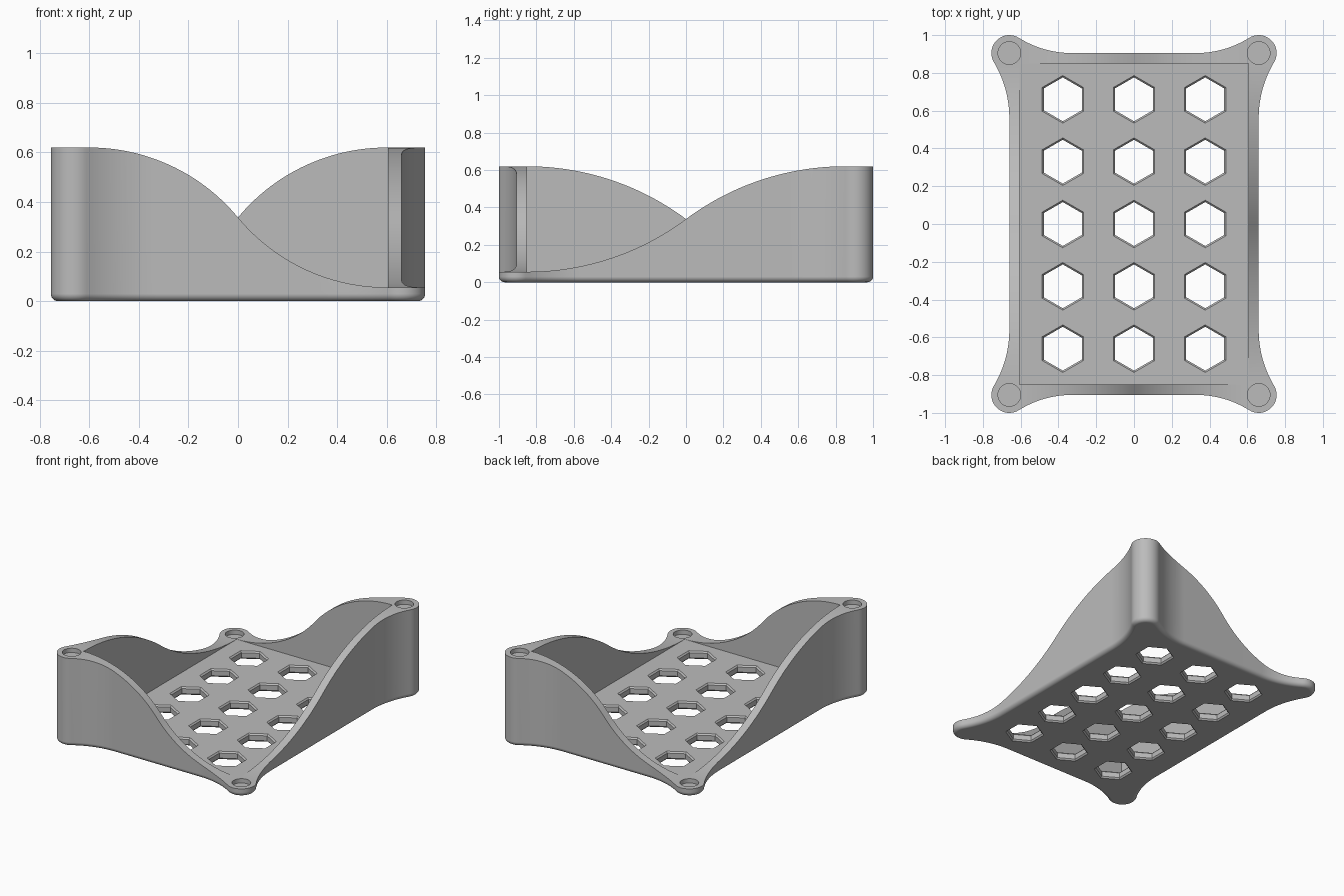
import bpy, bmesh, math
from mathutils import Matrix

if "Cube" in bpy.data.objects:
    bpy.data.objects.remove(bpy.data.objects["Cube"])

# Main dimensions
CX, CY, RC = 0.66, 0.905, 0.095        # corner post centre and radius
IX, IY = 0.605, 0.85                   # half size of the inner pocket
FLOOR, LOW, TOP = 0.055, 0.056, 0.62
FILLET = 0.03

grey = bpy.data.materials.new("grey plastic")
grey.diffuse_color = (0.5, 0.5, 0.5, 1)
grey.use_nodes = True
grey.node_tree.nodes["Principled BSDF"].inputs["Base Color"].default_value = grey.diffuse_color


def make_object(name, bm):
    bmesh.ops.recalc_face_normals(bm, faces=bm.faces)
    mesh = bpy.data.meshes.new(name)
    bm.to_mesh(mesh)
    bm.free()
    mesh.materials.append(grey)
    obj = bpy.data.objects.new(name, mesh)
    bpy.context.collection.objects.link(obj)
    return obj


def loft(bm, rings):
    """Closed solid through rings of equal point count."""
    vs = [[bm.verts.new(p) for p in ring] for ring in rings]
    n = len(vs[0])
    for a, b in zip(vs, vs[1:]):
        for i in range(n):
            j = (i + 1) % n
            bm.faces.new((a[i], a[j], b[j], b[i]))
    bm.faces.new(vs[0][::-1])
    bm.faces.new(vs[-1])


def arc(cx, cy, r, a0, a1, n):
    return [(cx + r * math.cos(a0 + (a1 - a0) * i / n),
             cy + r * math.sin(a0 + (a1 - a0) * i / n)) for i in range(n + 1)]


def outline(d):
    """Plan outline inset by d: straight sides flaring into round corners."""
    sy, sx = 0.56, 0.33                # where the straight sides end
    r1 = ((CY - sy) ** 2 - RC ** 2) / (2 * RC)
    r2 = ((CX - sx) ** 2 - RC ** 2) / (2 * RC)
    a1 = math.atan2(CY - sy, -r1)
    a2 = math.atan2(-r2, CX - sx)
    q = arc(CX + r1, sy, r1 + d, math.pi, a1, 12)
    q += arc(CX, CY, RC - d, a1 - math.pi, a2 + math.pi, 20)[1:]
    q += arc(sx, CY + r2, r2 + d, a2, -math.pi / 2, 12)[1:]
    half = q + [(-x, y) for x, y in reversed(q)]
    return half + [(-x, -y) for x, y in half]


# Solid body with a rounded bottom edge
bm = bmesh.new()
rings = []
for k in range(7):
    a = k / 6 * math.pi / 2
    d, z = FILLET * (1 - math.sin(a)), FILLET * (1 - math.cos(a))
    rings.append([(x, y, z) for x, y in outline(d)])
rings.append([(x, y, TOP) for x, y in outline(0)])
loft(bm, rings)
tray = make_object("tray", bm)
cutters = []

# Rectangular pocket
bm = bmesh.new()
loft(bm, [[(-IX, -IY, z), (IX, -IY, z), (IX, IY, z), (-IX, IY, z)]
          for z in (FLOOR, 1.0)])
cutters.append(make_object("pocket_cutter", bm))


# S-shaped wall tops: high at one end, low at the other
def ramp_profile(half):
    mid = (TOP + LOW) / 2
    drop = TOP - mid
    r = (half ** 2 + drop ** 2) / (2 * drop)
    n = 28
    fall = [(half * i / n, r - math.sqrt(r * r - (half * i / n) ** 2))
            for i in range(n + 1)]
    pts = [(-half + t, TOP - f) for t, f in fall]
    pts += [(half - t, LOW + f) for t, f in reversed(fall[:-1])]
    return pts + [(1.2, LOW), (1.2, 1.0), (-half, 1.0)]


for name, half, inner, to_xy in (
        ("end", 0.6, IY - 0.005, lambda t, s: (t, -s)),
        ("side", 0.85, IX - 0.005, lambda t, s: (s, -t))):
    for turn in (1, -1):
        bm = bmesh.new()
        loft(bm, [[(*[turn * c for c in to_xy(t, s)], z)
                   for t, z in ramp_profile(half)] for s in (inner, 1.2)])
        cutters.append(make_object(name + "_ramp_cutter", bm))

# Hexagonal floor openings, chamfered above and below
bm = bmesh.new()
for i in (-1, 0, 1):
    for j in range(-2, 3):
        loft(bm, [[(0.377 * i + r * math.sin(k * math.pi / 3),
                    0.33 * j + r * math.cos(k * math.pi / 3), z)
                   for k in range(6)]
                  for z, r in ((-0.01, 0.136), (0.01, 0.116),
                               (FLOOR - 0.01, 0.116), (FLOOR + 0.01, 0.136))])
cutters.append(make_object("hexagon_cutter", bm))

# Blind round sockets in the four corners
bm = bmesh.new()
for sx in (-1, 1):
    for sy in (-1, 1):
        z = TOP if sx == sy else LOW
        bmesh.ops.create_cone(
            bm, cap_ends=True, segments=40, radius1=0.06, radius2=0.06,
            depth=0.06, matrix=Matrix.Translation((sx * CX, sy * CY, z)))
cutters.append(make_object("socket_cutter", bm))

# Cut everything, then bake the result and drop the cutters
for c in cutters:
    c.hide_render = True
    mod = tray.modifiers.new(c.name, 'BOOLEAN')
    mod.operation = 'DIFFERENCE'
    mod.solver = 'EXACT'
    mod.object = c
deps = bpy.context.evaluated_depsgraph_get()
mesh = bpy.data.meshes.new_from_object(tray.evaluated_get(deps))
tray.modifiers.clear()
tray.data = mesh
mesh.name = "tray"
for c in cutters:
    bpy.data.objects.remove(c)

# Smooth curved walls, crisp edges
bpy.ops.object.select_all(action='DESELECT')
tray.select_set(True)
bpy.context.view_layer.objects.active = tray
bpy.ops.object.shade_smooth_by_angle(angle=math.radians(30))
normals = tray.modifiers.new("flat faces", 'WEIGHTED_NORMAL')
normals.keep_sharp = True
